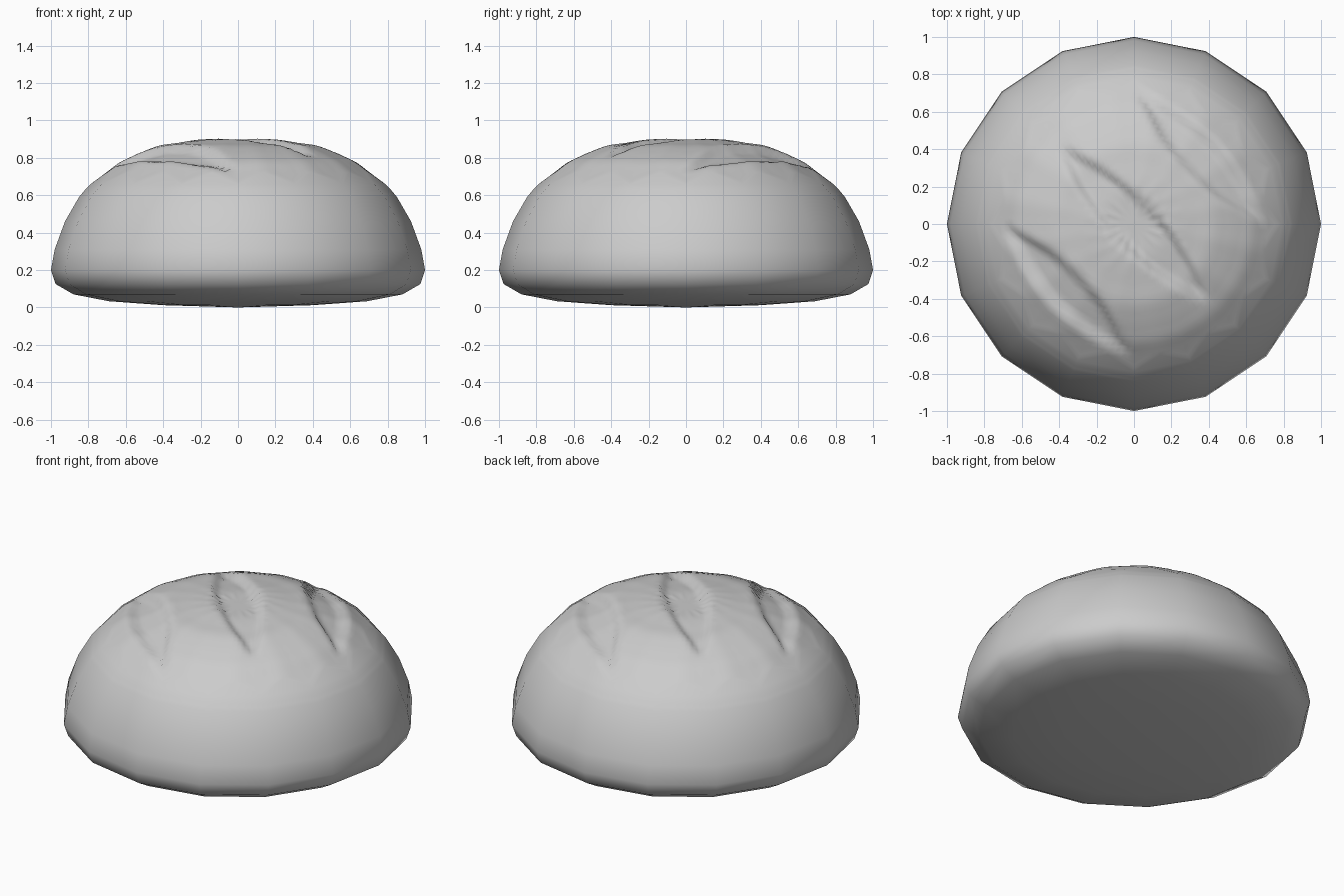
import bpy, bmesh, math
from mathutils import Vector

cube = bpy.data.objects.get("Cube")
if cube:
    bpy.data.objects.remove(cube, do_unlink=True)

SIDES = 16
# Radius and height from the bottom centre up to the crown
PROFILE = [(0.4, 0.012), (0.69, 0.033), (0.88, 0.07), (0.975, 0.125),
           (1.0, 0.2), (0.98, 0.31), (0.925, 0.46), (0.85, 0.59),
           (0.72, 0.71), (0.54, 0.82), (0.29, 0.885)]

crust = bpy.data.materials.new("pale grey crust")
crust.use_nodes = True
colour = (0.6, 0.6, 0.6, 1)
crust.diffuse_color = colour
crust.node_tree.nodes["Principled BSDF"].inputs["Base Color"].default_value = colour

# Round loaf body
bm = bmesh.new()
rings = []
for r, z in PROFILE:
    angles = [math.tau * i / SIDES for i in range(SIDES)]
    rings.append([bm.verts.new((r * math.cos(a), r * math.sin(a), z)) for a in angles])
base = bm.verts.new((0, 0, 0))
crown = bm.verts.new((0, 0, 0.9))
for i in range(SIDES):
    j = (i + 1) % SIDES
    bm.faces.new((base, rings[0][j], rings[0][i]))
    bm.faces.new((crown, rings[-1][i], rings[-1][j]))
    for low, high in zip(rings, rings[1:]):
        bm.faces.new((low[i], low[j], high[j], high[i]))
bm.normal_update()

# Finer, rounded crown to carry the scoring
top_edges = [e for e in bm.edges if min(v.co.z for v in e.verts) > 0.65]
top_edges += [e for e in bm.edges
              if 0.55 < min(v.co.z for v in e.verts) < 0.65
              and max(v.co.z for v in e.verts) > 0.65]
bmesh.ops.subdivide_edges(bm, edges=top_edges, cuts=7, smooth=0.8, use_grid_fill=True)
bm.normal_update()


def groove(co, centre, half_length, half_width):
    """Fraction of full depth at a point inside a leaf-shaped slash."""
    offset = Vector((co.x, co.y)) - Vector(centre)
    along = Vector((0.69, -0.72))
    u = abs(offset.dot(along)) / half_length
    v = abs(offset.x * along.y - offset.y * along.x)
    if u >= 1:
        return 0
    inside = half_width * (1 - u ** 2.2) - v
    t = max(0, min(1, inside / 0.06))
    return t * t * (3 - 2 * t)


# Three diagonal slashes pressed into the crown
SLASHES = [((0, 0), 0.61, 0.14), ((-0.36, -0.36), 0.5, 0.12), ((0.36, 0.36), 0.5, 0.12)]
for v in bm.verts:
    if v.co.z > 0.55:
        depth = max(groove(v.co, *s) for s in SLASHES)
        v.co -= v.normal * 0.035 * depth

bmesh.ops.recalc_face_normals(bm, faces=bm.faces)
for f in bm.faces:
    f.smooth = True
mesh = bpy.data.meshes.new("bread_loaf")
bm.to_mesh(mesh)
bm.free()
mesh.materials.append(crust)
loaf = bpy.data.objects.new("bread_loaf", mesh)
bpy.context.collection.objects.link(loaf)
